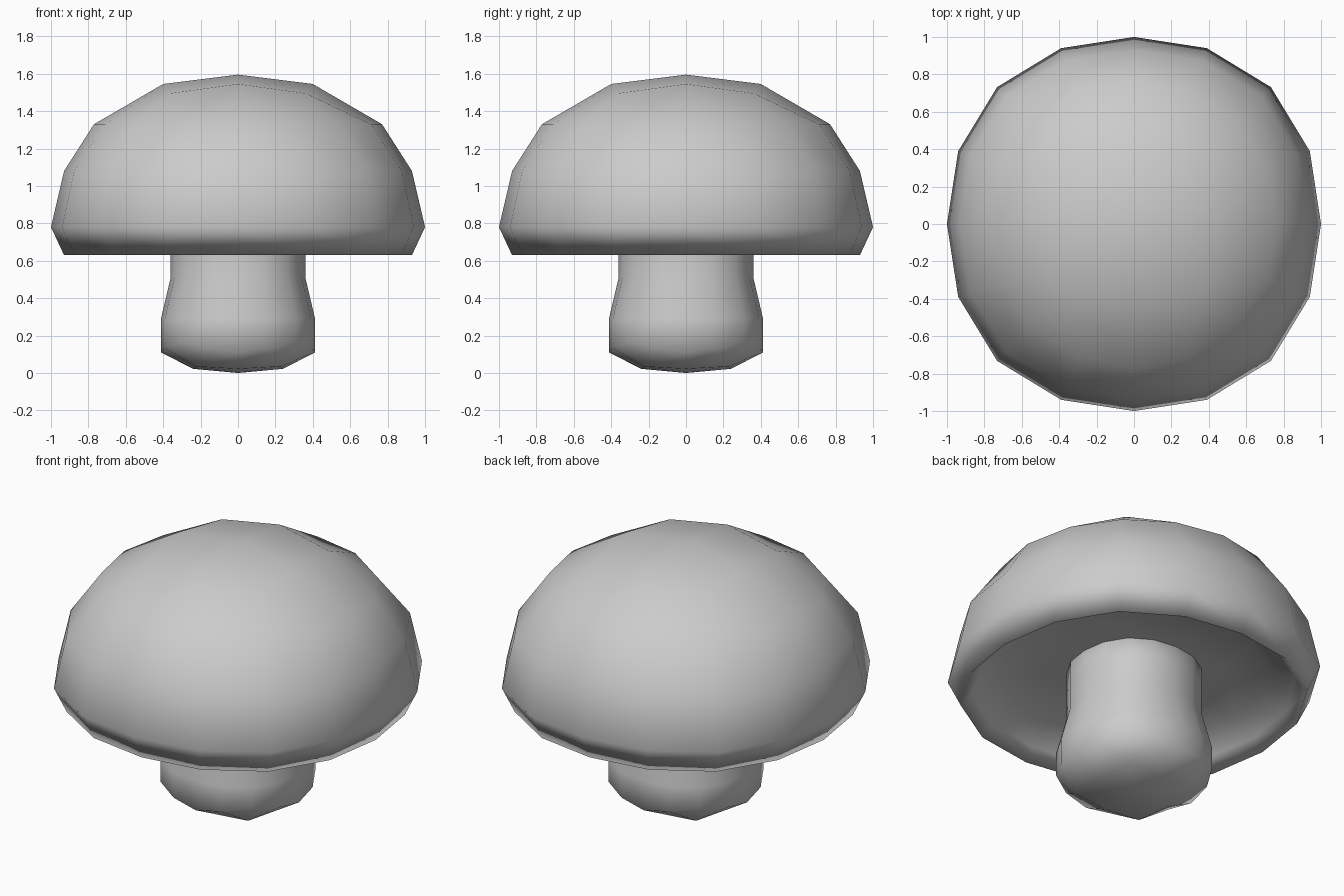
import bpy, bmesh
from math import pi, cos, sin

if "Cube" in bpy.data.objects:
    bpy.data.objects.remove(bpy.data.objects["Cube"])


def ring(bm, count, r, z, k=1.0, dz=0.0):
    """Slightly squarish ring: r on the axes, r*k (and z+dz) on the diagonals."""
    out = []
    for i in range(count):
        a = 2 * pi * i / count
        t = sin(2 * a) ** 2
        rr = r * (1 + (k - 1) * t)
        out.append(bm.verts.new((rr * cos(a), rr * sin(a), z + dz * t)))
    return out


def close_end(bm, outer, z, r, z_mid, z_corner, k):
    """Fill a 16-sided ring with a 4 x 4 quad grid."""
    c = bm.verts.new((0, 0, z))
    inner = ring(bm, 8, r, z_mid, k, z_corner - z_mid)
    for q in range(4):
        m0, cn, m1 = (inner[(2 * q + n) % 8] for n in range(3))
        o = [outer[(4 * q + n) % 16] for n in range(5)]
        for f in ((c, m0, cn, m1), (m0, o[0], o[1], cn),
                  (cn, o[1], o[2], o[3]), (cn, o[3], o[4], m1)):
            bm.faces.new(f)


def build(name, rings, start, end):
    bm = bmesh.new()
    loops = [ring(bm, 16, *p) for p in rings]
    for a, b in zip(loops, loops[1:]):
        for i in range(16):
            j = (i + 1) % 16
            bm.faces.new((a[i], a[j], b[j], b[i]))
    close_end(bm, loops[0], *start)
    close_end(bm, loops[-1], *end)
    bmesh.ops.recalc_face_normals(bm, faces=bm.faces[:])
    for f in bm.faces:
        f.smooth = True
    me = bpy.data.meshes.new(name)
    bm.to_mesh(me)
    bm.free()
    ob = bpy.data.objects.new(name, me)
    bpy.context.collection.objects.link(ob)
    return ob


# Domed cap with a hollowed underside: (radius, height, squareness)
build("cap",
      [(0.77, 1.33, 1.0), (0.93, 1.08, 1.04), (1.0, 0.78, 1.035),
       (0.93, 0.63, 1.035), (0.87, 0.70, 1.03), (0.74, 0.79, 1.0)],
      (1.595, 0.40, 1.545, 1.495, 1.28),
      (0.80, 0.38, 0.80, 0.80, 1.28))

# Stem, wider toward the rounded foot
build("stem",
      [(0.412, 0.11, 1.055, 0.05), (0.412, 0.29, 1.055), (0.36, 0.51, 1.045),
       (0.36, 0.68, 1.045), (0.36, 0.82, 1.04)],
      (0.0, 0.24, 0.022, 0.035, 1.34),
      (0.84, 0.2, 0.84, 0.84, 1.28))
